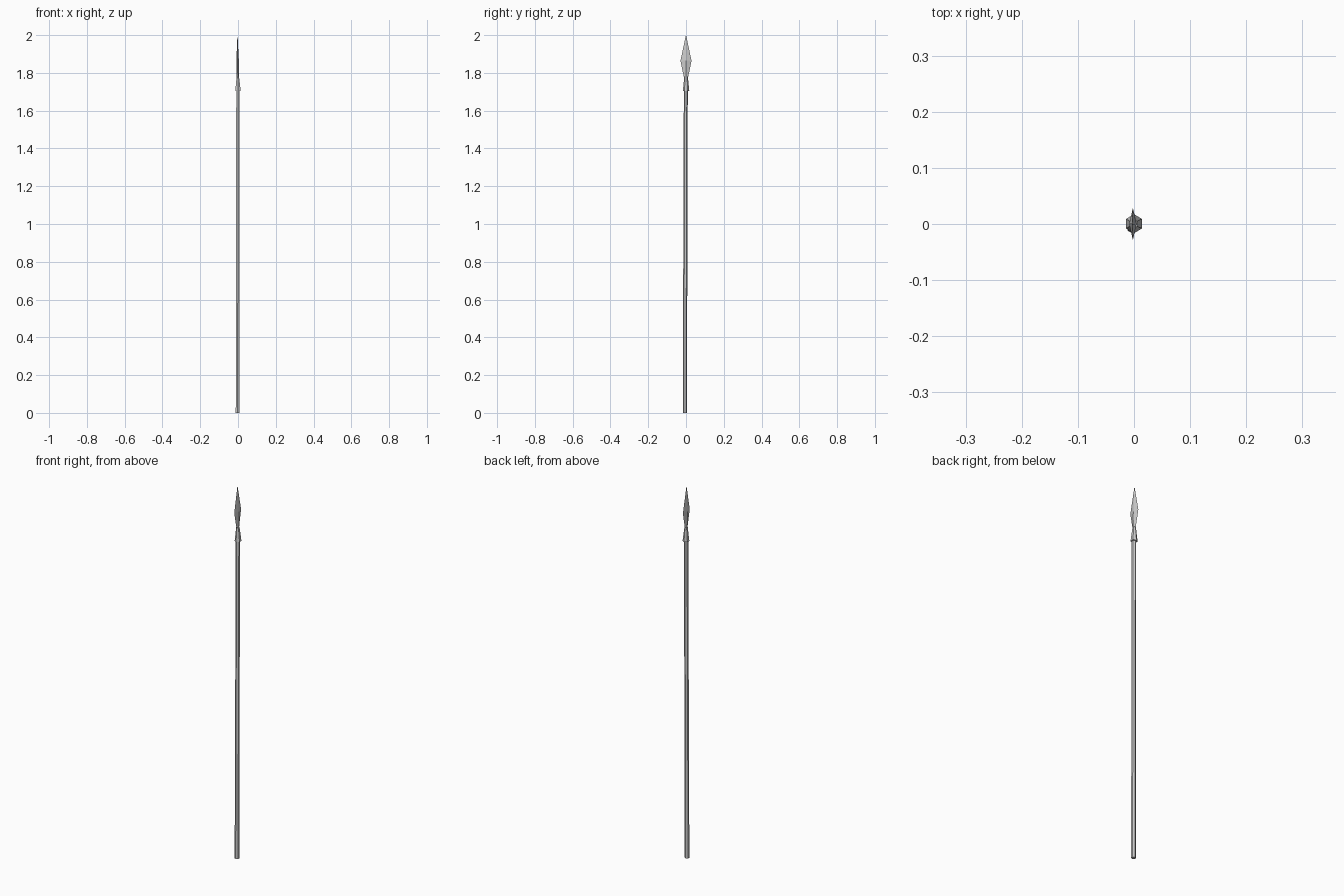
import bpy, math

if "Cube" in bpy.data.objects:
    bpy.data.objects.remove(bpy.data.objects["Cube"])


def loft(name, rings, sides):
    """Skin flat-faced rings (cx, cy, z, rx, ry), with a corner on the y axis."""
    verts, faces = [], []
    for cx, cy, z, rx, ry in rings:
        for i in range(sides):
            a = math.tau * i / sides + math.pi / 2
            verts.append((cx + rx * math.cos(a), cy + ry * math.sin(a), z))
    for r in range(len(rings) - 1):
        for i in range(sides):
            j = (i + 1) % sides
            a, b = r * sides, (r + 1) * sides
            faces.append((a + i, a + j, b + j, b + i))
    faces.append(tuple(reversed(range(sides))))
    faces.append(tuple(range(len(verts) - sides, len(verts))))
    mesh = bpy.data.meshes.new(name)
    mesh.from_pydata(verts, [], faces)
    obj = bpy.data.objects.new(name, mesh)
    bpy.context.collection.objects.link(obj)
    return obj


# Long wooden shaft, leaning very slightly
loft("shaft", [(-0.002, -0.006, 0, 0.0115, 0.011),
               (0.0, -0.001, 1.72, 0.0105, 0.0105)], 6)

# Tapered socket holding the blade
loft("socket", [(0, 0.0005, 1.705, 0.0165, 0.017),
                (-0.001, 0.0005, 1.78, 0.0075, 0.0095)], 6)

# Leaf-shaped blade with a diamond section
loft("blade", [(-0.001, 0, 1.77, 0.006, 0.010),
               (-0.002, 0, 1.865, 0.0065, 0.029),
               (-0.003, 0, 2.0, 0.0005, 0.0005)], 4)
